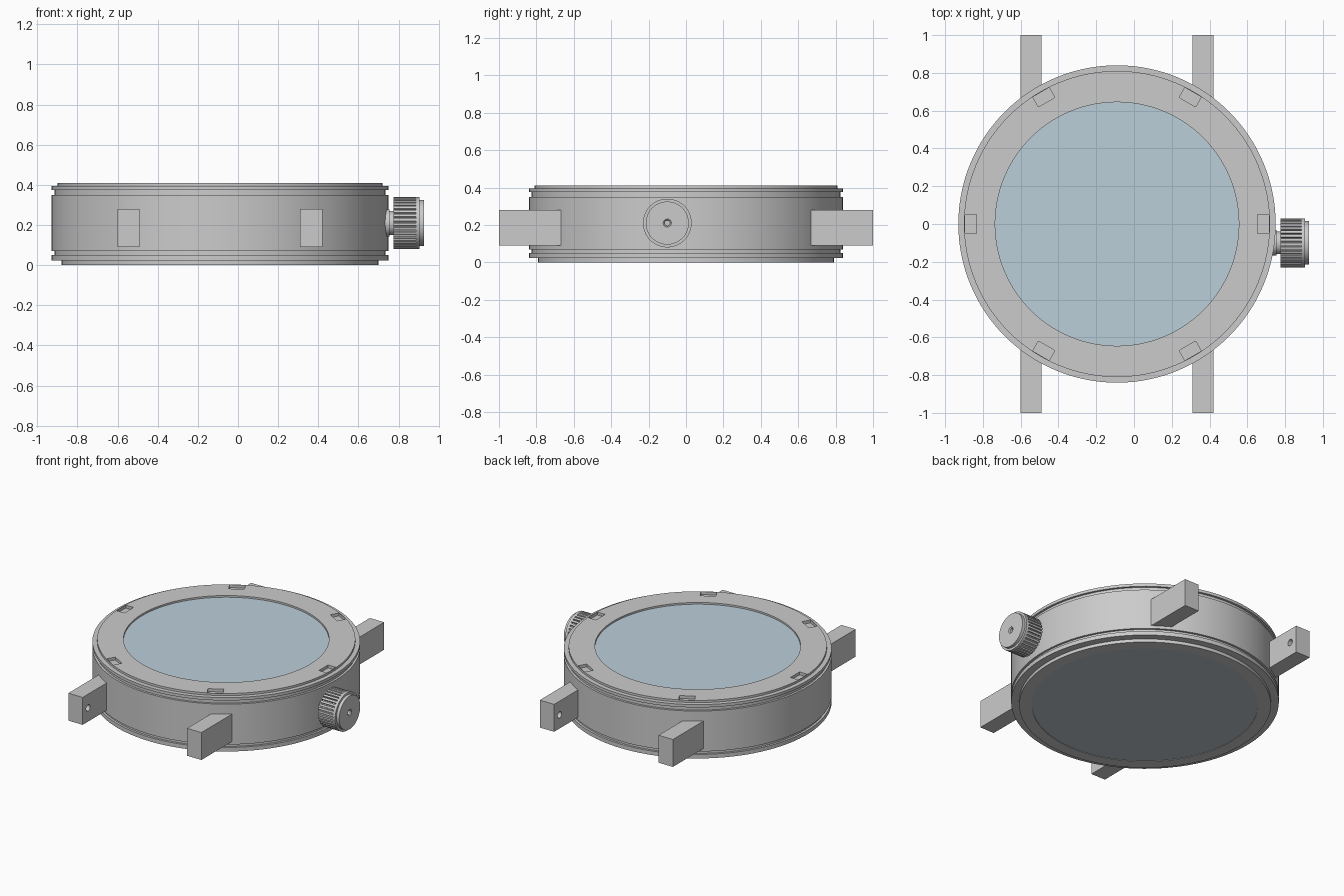
import bpy, bmesh
from math import sin, cos, pi, radians
from mathutils import Matrix, Vector

if "Cube" in bpy.data.objects:
    bpy.data.objects.remove(bpy.data.objects["Cube"])

CX = -0.09                                   # case axis
CASE = Matrix.Translation((CX, 0, 0))
# crown axis: local z runs along world +x
CROWN = Matrix.Translation((0, -0.10, 0.21)) @ Matrix.Rotation(radians(90), 4, 'Y')


def add(name, bm, mat=None, smooth=True):
    bmesh.ops.remove_doubles(bm, verts=bm.verts, dist=1e-5)
    bmesh.ops.recalc_face_normals(bm, faces=bm.faces)
    me = bpy.data.meshes.new(name)
    bm.to_mesh(me)
    bm.free()
    ob = bpy.data.objects.new(name, me)
    bpy.context.collection.objects.link(ob)
    if mat:
        me.materials.append(mat)
    if smooth:
        shade(ob)
    return ob


def activate(ob):
    bpy.ops.object.select_all(action='DESELECT')
    ob.select_set(True)
    bpy.context.view_layer.objects.active = ob


def shade(ob):
    activate(ob)
    bpy.ops.object.shade_smooth_by_angle(angle=radians(30))


def lathe(name, profile, frame, segs=128, mat=None, smooth=True):
    """Revolve a closed (radius, height) profile."""
    bm = bmesh.new()
    rings = [[bm.verts.new(frame @ Vector((r * cos(2 * pi * i / segs), r * sin(2 * pi * i / segs), h)))
              for i in range(segs)] if r > 0 else [bm.verts.new(frame @ Vector((0, 0, h)))]
             for r, h in profile]
    for a, b in zip(rings, rings[1:] + rings[:1]):
        for i in range(segs):
            j = (i + 1) % segs
            loop = [a[i % len(a)], a[j % len(a)], b[j % len(b)], b[i % len(b)]]
            loop = list(dict.fromkeys(loop))
            if len(loop) > 2:
                bm.faces.new(loop)
    return add(name, bm, mat, smooth)


def box(name, centre, size, rot=Matrix()):
    bm = bmesh.new()
    bmesh.ops.create_cube(bm, size=1, matrix=Matrix.Translation(centre) @ rot @ Matrix.Diagonal((*size, 1)))
    return add(name, bm, smooth=False)


def cut(ob, cutter):
    mod = ob.modifiers.new("cut", 'BOOLEAN')
    mod.operation, mod.solver, mod.object = 'DIFFERENCE', 'EXACT', cutter
    activate(ob)
    bpy.ops.object.modifier_apply(modifier=mod.name)
    bpy.data.objects.remove(cutter)


def colour(name, rgb):
    m = bpy.data.materials.new(name)
    m.diffuse_color = (*rgb, 1)
    m.use_nodes = True
    m.node_tree.nodes["Principled BSDF"].inputs["Base Color"].default_value = m.diffuse_color
    return m


glass = colour("glass_blue", (0.50, 0.62, 0.70))
back_glass = colour("back_glass", (0.50, 0.56, 0.62))

# Case body with a shallow groove above and below
lathe("case_body", [(0.74, 0.05), (0.825, 0.05), (0.825, 0.07), (0.84, 0.07), (0.84, 0.35),
                    (0.825, 0.35), (0.825, 0.375), (0.74, 0.375)], CASE)

# Case back ring and window
lathe("case_back", [(0.71, 0), (0.79, 0), (0.79, 0.022), (0.84, 0.022), (0.84, 0.05), (0.71, 0.05)], CASE)
lathe("back_window", [(0, 0.003), (0.71, 0.003), (0.71, 0.04), (0, 0.04)], CASE, mat=back_glass)

# Bezel with six pockets
bezel = lathe("bezel", [(0.645, 0.375), (0.84, 0.375), (0.84, 0.395), (0.81, 0.395),
                        (0.81, 0.41), (0.645, 0.41)], CASE)
for k in range(6):
    a = k * pi / 3
    cut(bezel, box("pocket_cutter", (CX + 0.775 * cos(a), 0.775 * sin(a), 0.415),
                   (0.06, 0.10, 0.05), Matrix.Rotation(a, 4, 'Z')))
shade(bezel)

# Crystal, set just below the bezel top
lathe("crystal", [(0, 0.375), (0.645, 0.375), (0.645, 0.398), (0, 0.398)], CASE, mat=glass)

# Four lugs with blind strap-bar holes on the inner faces
for sx, side in ((-1, "left"), (1, "right")):
    for sy, end in ((-1, "front"), (1, "back")):
        lug = box(f"{end}_{side}_lug", (CX + sx * 0.455, sy * 0.81, 0.185), (0.11, 0.38, 0.19))
        hole = Matrix.Translation((CX + sx * 0.40, sy * 0.94, 0.185)) @ Matrix.Rotation(pi / 2, 4, 'Y')
        cut(lug, lathe("hole_cutter", [(0, -0.06), (0.022, -0.06), (0.022, 0.06), (0, 0.06)], hole, 24))
        shade(lug)

# Crown stem
lathe("crown_stem", [(0, 0.70), (0.068, 0.70), (0.068, 0.755), (0.06, 0.755), (0.06, 0.785), (0, 0.785)],
      CROWN, 48)

# Knurled crown grip
TEETH = 36
bm = bmesh.new()
outline = []
for i in range(TEETH):
    for f, r in ((0.0, 0.13), (0.6, 0.13), (0.68, 0.119), (0.92, 0.119)):
        a = 2 * pi * (i + f) / TEETH
        outline.append(bm.verts.new(CROWN @ Vector((r * cos(a), r * sin(a), 0.775))))
face = bm.faces.new(outline)
grown = bmesh.ops.extrude_face_region(bm, geom=[face], use_keep_orig=True)
bmesh.ops.translate(bm, vec=(0.112, 0, 0), verts=[v for v in grown["geom"] if isinstance(v, bmesh.types.BMVert)])
add("crown_grip", bm, smooth=False)

# Crown end cap with centre hole
lathe("crown_cap", [(0, 0.895), (0.015, 0.895), (0.015, 0.92), (0.022, 0.926), (0.115, 0.926),
                    (0.115, 0.905), (0.13, 0.905), (0.13, 0.887), (0, 0.887)], CROWN, 72)
